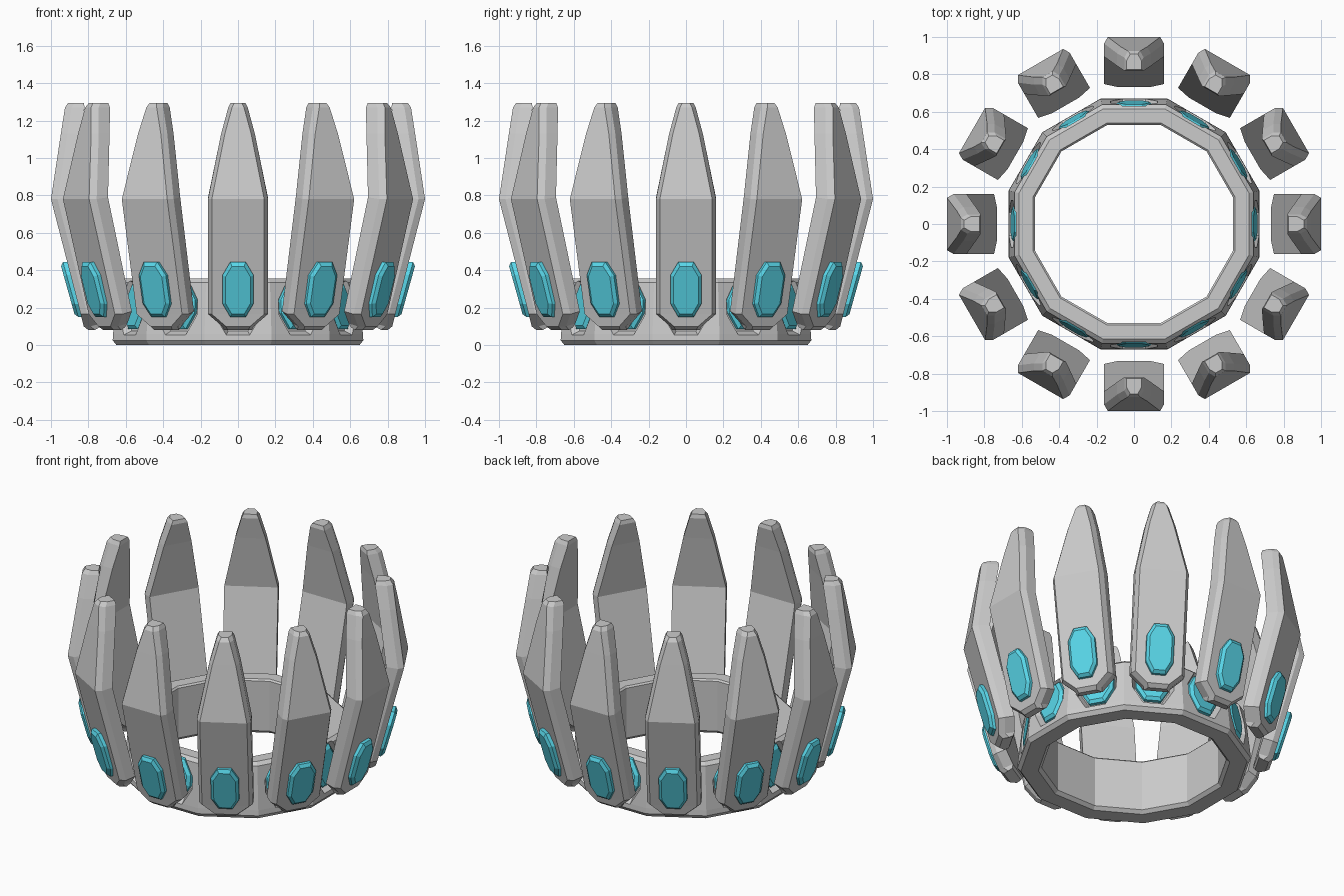
import bpy, bmesh
from math import sin, cos, radians, pi

if "Cube" in bpy.data.objects:
    bpy.data.objects.remove(bpy.data.objects["Cube"])

N = 12
teal = bpy.data.materials.new("teal_gem")
teal.diffuse_color = (0.1, 0.68, 0.82, 1)
teal.use_nodes = True
teal.node_tree.nodes["Principled BSDF"].inputs["Base Color"].default_value = teal.diffuse_color


def add_loft(bm, rings, closed=False):
    """Skin a list of rings of points; cap the ends, or join them if closed."""
    rows = [[bm.verts.new(p) for p in ring] for ring in rings]
    n = len(rows[0])
    for i in range(len(rows) if closed else len(rows) - 1):
        a, b = rows[i], rows[(i + 1) % len(rows)]
        for j in range(n):
            k = (j + 1) % n
            bm.faces.new((a[j], a[k], b[k], b[j]))
    if not closed:
        bm.faces.new(rows[0])
        bm.faces.new(rows[-1])


def finish(bm, name, mat=None):
    bmesh.ops.recalc_face_normals(bm, faces=bm.faces)
    me = bpy.data.meshes.new(name)
    bm.to_mesh(me)
    bm.free()
    ob = bpy.data.objects.new(name, me)
    bpy.context.collection.objects.link(ob)
    if mat:
        me.materials.append(mat)
    return ob


def place(a, r, u, z):
    """Radius r outward, u sideways, height z on the side at angle a."""
    return (r * sin(a) + u * cos(a), -r * cos(a) + u * sin(a), z)


def octagon(a, hw, hh, zc, r, slope, cut=0.5):
    """Upright long octagon leaning outward by slope."""
    cx, cz = hw * cut, hh - hw * 0.85
    pts = [(cx, hh), (hw, cz), (hw, -cz), (cx, -hh),
           (-cx, -hh), (-hw, -cz), (-hw, cz), (-cx, hh)]
    return [place(a, r + slope * v, u, zc + v) for u, v in pts]


angles = [2 * pi * k / N for k in range(N)]

# twelve-sided band with chamfered rims
profile = [(0.55, 0), (0.65, 0), (0.67, 0.025), (0.668, 0.06), (0.638, 0.335),
           (0.615, 0.355), (0.54, 0.355), (0.53, 0.345), (0.53, 0.02)]
bm = bmesh.new()
k15 = cos(pi / N)
add_loft(bm, [[place(a + pi / N, r / k15, 0, z) for r, z in profile] for a in angles], True)
band = finish(bm, "band")

# recesses in the band
bm = bmesh.new()
for a in angles:
    add_loft(bm, [octagon(a, 0.105, 0.125, 0.2, 0.612, -0.11),
                  octagon(a, 0.145, 0.165, 0.2, 0.69, -0.11)])
cutter = finish(bm, "recess_cutter")
cutter.hide_render = True
mod = band.modifiers.new("recesses", 'BOOLEAN')
mod.operation = 'DIFFERENCE'
mod.solver = 'EXACT'
mod.object = cutter
bpy.context.view_layer.objects.active = band
bpy.ops.object.modifier_apply(modifier=mod.name)
bpy.data.objects.remove(cutter)

# spike rows: height, half width, outer radius, inner radius, inner height offset
rows = [(0.080, 0.075, 0.800, 0.740, 0.015),
        (0.100, 0.085, 0.825, 0.732, 0.015),
        (0.165, 0.160, 0.841, 0.748, 0.015),
        (0.780, 0.160, 1.000, 0.895, 0.010),
        (1.130, 0.090, 0.947, 0.845, 0),
        (1.270, 0.052, 0.925, 0.820, 0),
        (1.295, 0.040, 0.908, 0.825, 0)]

for i, a in enumerate(angles):
    # bent spike with chamfered outer edges
    bm = bmesh.new()
    rings = []
    for z, hw, ro, ri, dz in rows:
        sec = [(ri, -hw, dz), (ro - 0.035, -hw, 0), (ro, -hw + 0.02, 0),
               (ro, hw - 0.02, 0), (ro - 0.035, hw, 0), (ri, hw, dz)]
        rings.append([place(a, r, u, z + d) for r, u, d in sec])
    add_loft(bm, rings)
    finish(bm, f"spike_{i + 1}")

    # gem on the spike
    bm = bmesh.new()
    add_loft(bm, [octagon(a, 0.083, 0.147, 0.297, 0.86, 0.26),
                  octagon(a, 0.083, 0.147, 0.297, 0.895, 0.28),
                  octagon(a, 0.066, 0.128, 0.293, 0.910, 0.28)])
    finish(bm, f"spike_gem_{i + 1}", teal)

    # gem set into the band behind the spike
    bm = bmesh.new()
    add_loft(bm, [octagon(a, 0.1, 0.12, 0.205, 0.60, -0.11),
                  octagon(a, 0.1, 0.12, 0.205, 0.635, -0.11),
                  octagon(a, 0.08, 0.1, 0.205, 0.65, -0.11)])
    finish(bm, f"band_gem_{i + 1}", teal)
